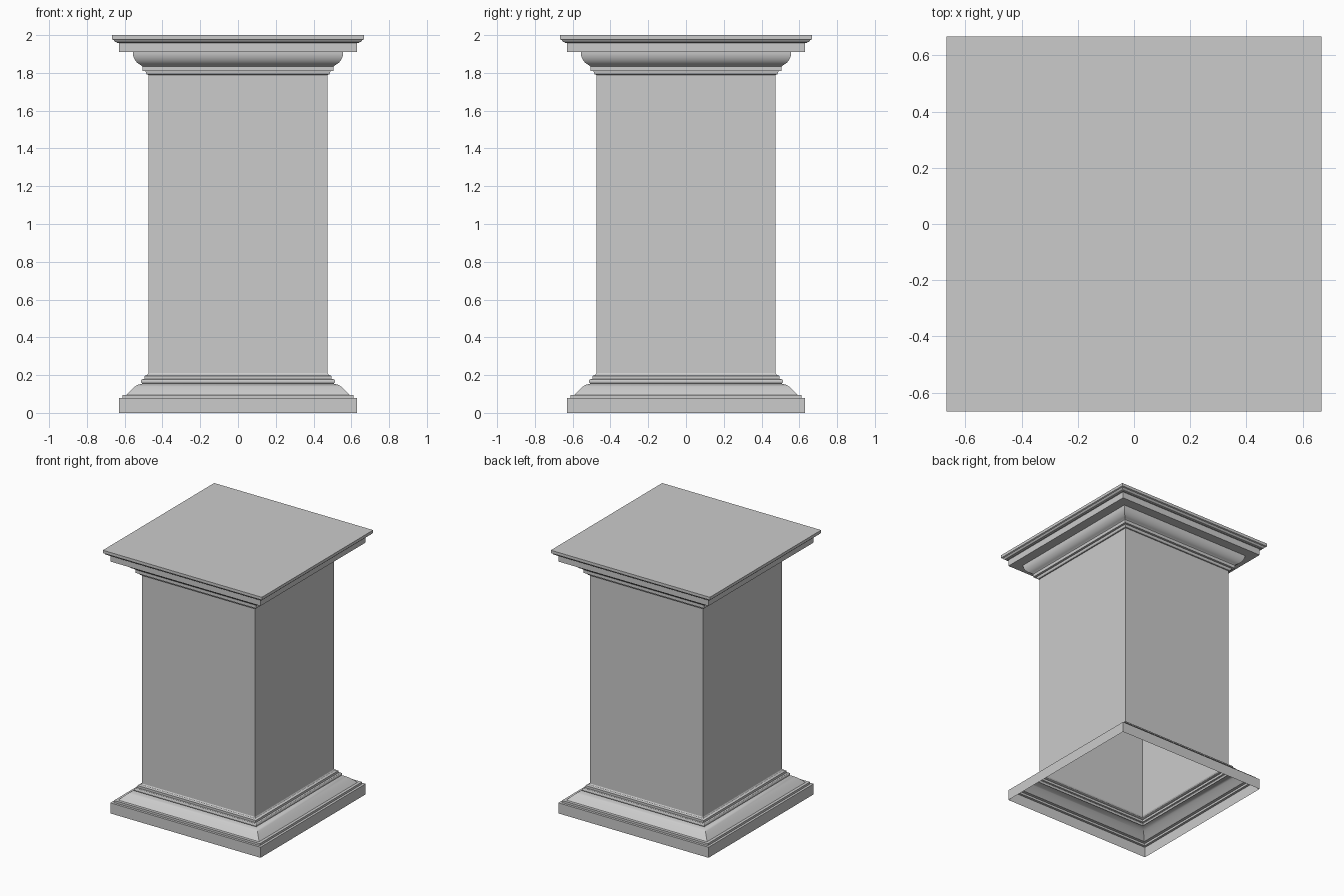
import bpy, bmesh, math

if "Cube" in bpy.data.objects:
    bpy.data.objects.remove(bpy.data.objects["Cube"])


def arc(cx, cz, rx, rz, a0, a1, n=8):
    """Elliptical arc as (half width, height) points."""
    out = []
    for i in range(n + 1):
        a = math.radians(a0 + (a1 - a0) * i / n)
        out.append((cx + rx * math.cos(a), cz + rz * math.sin(a)))
    return out


def square_sweep(name, profile, cap_top=False):
    """Sweep a profile around a square with mitred corners, as an open shell."""
    bm = bmesh.new()
    corners = ((-1, -1), (1, -1), (1, 1), (-1, 1))
    rings = [[bm.verts.new((sx * r, sy * r, z)) for sx, sy in corners] for r, z in profile]
    for low, high in zip(rings, rings[1:]):
        for i in range(4):
            j = (i + 1) % 4
            bm.faces.new((low[i], low[j], high[j], high[i]))
    if cap_top:
        bm.faces.new(rings[-1])
    mesh = bpy.data.meshes.new(name)
    bm.to_mesh(mesh)
    bm.free()
    obj = bpy.data.objects.new(name, mesh)
    bpy.context.collection.objects.link(obj)
    bpy.context.view_layer.objects.active = obj
    bpy.ops.object.select_all(action='DESELECT')
    obj.select_set(True)
    bpy.ops.object.shade_smooth_by_angle(angle=math.radians(25))
    return obj


SHAFT = 0.475

# Base: plinth, fillet, sloped moulding, bead and small hollow (open underneath)
base = [(0.63, 0), (0.63, 0.08), (0.612, 0.08), (0.612, 0.096), (0.59, 0.096),
        (0.575, 0.112), (0.558, 0.128), (0.545, 0.140), (0.53, 0.149), (0.508, 0.154)]
base += arc(0.504, 0.167, 0.010, 0.012, -90, 90, 6)
base += [(0.496, 0.179), (0.496, 0.196), (0.488, 0.198), (0.480, 0.202), (SHAFT, 0.21)]
square_sweep("base_moulding", base)

# Shaft
square_sweep("shaft", [(SHAFT, 0.21), (SHAFT, 1.79)])

# Capital: neck bead, fillet, rounded moulding, slab and top lip
capital = [(SHAFT, 1.79), (0.482, 1.791), (0.487, 1.797), (0.489, 1.81),
           (0.506, 1.81), (0.506, 1.834)]
capital += arc(0.495, 1.91, 0.062, 0.072, -72, 0, 10)
capital += [(0.63, 1.906 + 0.004), (0.63, 1.958), (0.64, 1.958)]
capital += arc(0.64, 1.974, 0.018, 0.012, -80, 0, 5)
capital += [(0.667, 1.978), (0.667, 2.0)]
square_sweep("capital", capital, cap_top=True)
